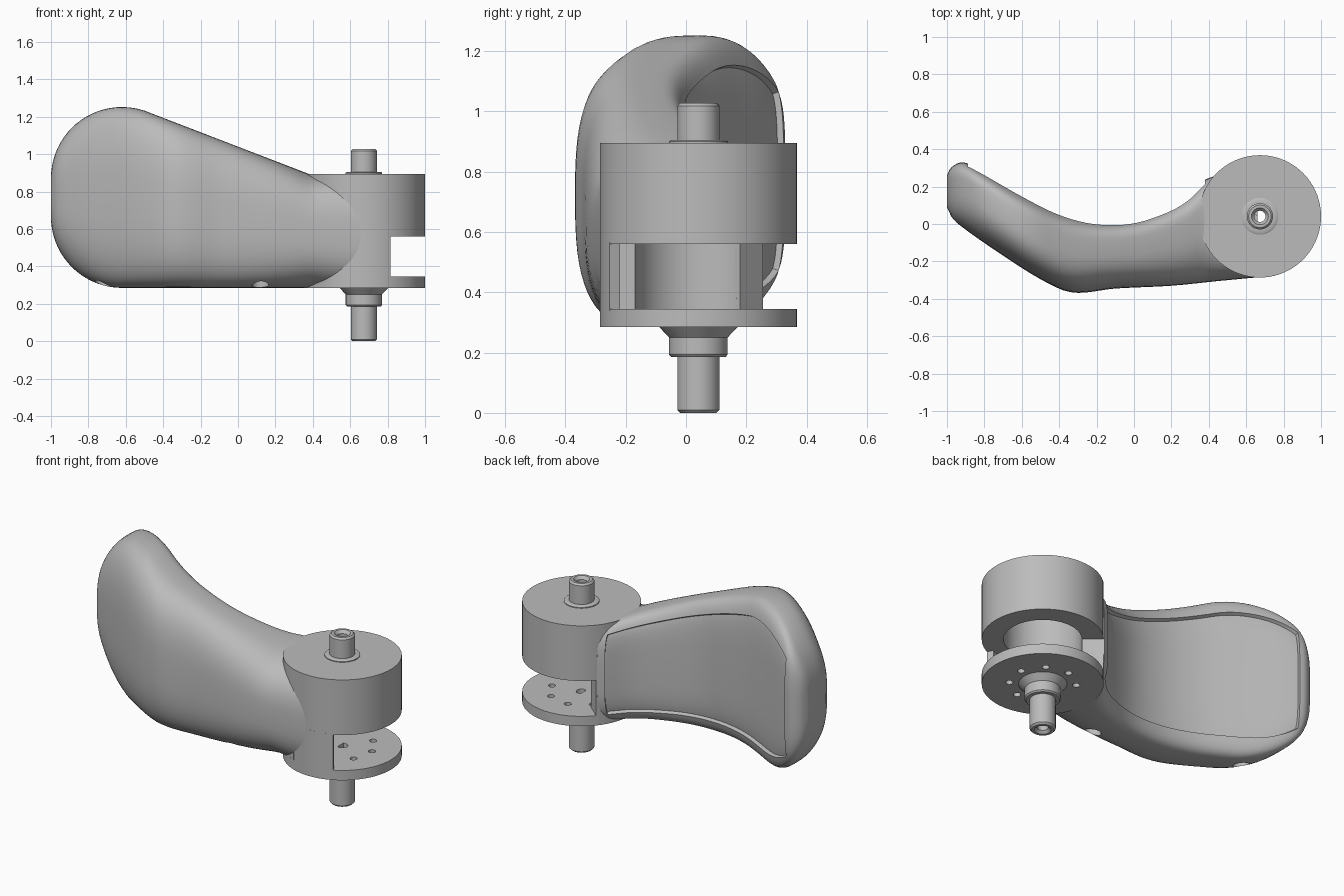
import bpy, bmesh
from math import sin, cos, pi, radians, sqrt

if "Cube" in bpy.data.objects:
    bpy.data.objects.remove(bpy.data.objects["Cube"])

HUB = (0.673, 0.041)
R = 0.327

grey = bpy.data.materials.new("satin_grey")
grey.use_nodes = True
COLOUR = (0.5, 0.5, 0.5, 1)
grey.diffuse_color = COLOUR
grey.node_tree.nodes["Principled BSDF"].inputs["Base Color"].default_value = COLOUR


def finish(bm, name):
    bmesh.ops.recalc_face_normals(bm, faces=bm.faces)
    mesh = bpy.data.meshes.new(name)
    bm.to_mesh(mesh)
    bm.free()
    mesh.materials.append(grey)
    ob = bpy.data.objects.new(name, mesh)
    bpy.context.collection.objects.link(ob)
    return ob


def activate(ob):
    bpy.ops.object.select_all(action='DESELECT')
    ob.select_set(True)
    bpy.context.view_layer.objects.active = ob


def smooth(ob, angle=35):
    activate(ob)
    bpy.ops.object.shade_smooth_by_angle(angle=radians(angle))


def lathe(name, profile, start=0, end=360, steps=72):
    """Revolve a closed (radius, z) profile around the hub axis."""
    bm = bmesh.new()
    vs = [bm.verts.new((HUB[0] + r * cos(radians(start)),
                        HUB[1] + r * sin(radians(start)), z)) for r, z in profile]
    es = [bm.edges.new((vs[i - 1], vs[i])) for i in range(len(vs))]
    bmesh.ops.spin(bm, geom=vs + es, cent=(*HUB, 0), axis=(0, 0, 1),
                   angle=radians(end - start), steps=steps)
    bmesh.ops.remove_doubles(bm, verts=bm.verts, dist=1e-5)
    bmesh.ops.holes_fill(bm, edges=bm.edges, sides=0)
    ob = finish(bm, name)
    smooth(ob)
    return ob


def cut_cylinders(ob, specs):
    """Subtract vertical cylinders given as (x, y, radius, z0, z1)."""
    bm = bmesh.new()
    for x, y, r, z0, z1 in specs:
        made = bmesh.ops.create_cone(bm, cap_ends=True, segments=72 if r > 0.1 else 20,
                                     radius1=r, radius2=r, depth=z1 - z0)
        bmesh.ops.translate(bm, verts=made["verts"], vec=(x, y, (z0 + z1) / 2))
    cutter = finish(bm, "cutter")
    cutter.hide_render = True
    mod = ob.modifiers.new("cut", 'BOOLEAN')
    mod.object = cutter
    mod.operation = 'DIFFERENCE'
    mod.solver = 'EXACT'
    activate(ob)
    bpy.ops.object.modifier_apply(modifier=mod.name)
    bpy.data.objects.remove(cutter)


def curve(points):
    """Smooth interpolation through (x, value) points."""
    n = len(points)
    slopes = []
    for i in range(n):
        a, b = points[max(i - 1, 0)], points[min(i + 1, n - 1)]
        slopes.append((b[1] - a[1]) / (b[0] - a[0]))

    def f(x):
        i = 0
        while i < n - 2 and x > points[i + 1][0]:
            i += 1
        (x0, y0), (x1, y1) = points[i], points[i + 1]
        h = x1 - x0
        t = (x - x0) / h
        return ((2 * t**3 - 3 * t**2 + 1) * y0 + (t**3 - 2 * t**2 + t) * h * slopes[i]
                + (3 * t**2 - 2 * t**3) * y1 + (t**3 - t**2) * h * slopes[i + 1])
    return f


# Curved arm: plan outlines and side outline
front_y = curve([(-1, .09), (-.97, .03), (-.9, -.03), (-.75, -.135), (-.5, -.295),
                 (-.33, -.366), (-.1, -.345), (.2, -.33), (.45, -.305), (.66, -.285)])
back_y = curve([(-1, .26), (-.98, .3), (-.92, .33), (-.85, .305), (-.6, .165), (-.4, .067),
                (-.2, .015), (0, .02), (.2, .09), (.3, .155), (.41, .255), (.47, .2), (.66, .1)])
TIP_X, TIP_R = -0.62, 0.38


def arc(x):
    return sqrt(max(TIP_R**2 - (x - TIP_X)**2, 0))


def top_z(x):
    if x < -0.478:
        return 0.872 + arc(x)
    if x < 0.39:
        return 1.224 - 0.385 * (x + 0.478)
    return 0.889 - 0.1 * (x - 0.39)


def bottom_z(x):
    return 0.665 - arc(x) if x < TIP_X else 0.285


def section(x, count=64):
    """Rounded cross-section, fuller towards the rear face."""
    y0, y1, z0, z1 = front_y(x), back_y(x), bottom_z(x), top_z(x)
    ridge = y0 + 0.62 * (y1 - y0)
    pts = []
    for k in range(count):
        c, s = cos(2 * pi * k / count), sin(2 * pi * k / count)
        p = 2 / (4 if c > 0 else 2.9)
        u = abs(c)**p * (y1 - ridge if c > 0 else y0 - ridge)
        w = abs(s)**p * (1 if s > 0 else -1)
        pts.append((x, ridge + u, (z0 + z1) / 2 + w * (z1 - z0) / 2))
    return pts


stations = [TIP_X - TIP_R * cos(radians(a)) for a in range(0, 90, 5)]
stations += [TIP_X + 0.04 * i for i in range(33)]
bm = bmesh.new()
loops = [[bm.verts.new(p) for p in section(x)] for x in stations]
panel = []
for i in range(len(loops) - 1):
    a, b = loops[i], loops[i + 1]
    mid = (stations[i] + stations[i + 1]) / 2
    for k in range(64):
        n = (k + 1) % 64
        f = bm.faces.new((a[k], a[n], b[n], b[k]))
        t = 2 * pi * (k + 0.5) / 64
        if cos(t) > 0 and abs(sin(t)) < 0.65 and -0.895 < mid < 0.4:
            panel.append(f)
bm.faces.new(loops[0])
bm.faces.new(loops[-1])
bmesh.ops.recalc_face_normals(bm, faces=bm.faces)
# Shallow recessed panel on the rear face
bmesh.ops.inset_region(bm, faces=panel, thickness=0.005, depth=-0.02, use_even_offset=True)
arm = finish(bm, "curved_arm")
cut_cylinders(arm, [(*HUB, 0.21, 0.345, 0.85),
                    (0.12, -0.2, 0.045, 0.2, 0.4),
                    (-0.72, 0.03, 0.045, 0.2, 0.42)])
smooth(arm, 30)

# Hub: hollow upper drum, thick web with a thin front lip, and lower plate
lathe("upper_drum", [(.03, .85), (.21, .85), (.21, .56), (R, .56), (R, .895), (.03, .895)])
lathe("hub_web", [(.21, .34), (R, .34), (R, .565), (.21, .565)], 139, 250, 30)
lathe("web_lip", [(.29, .34), (R, .34), (R, .565), (.29, .565)], 249, 296, 16)
plate = lathe("lower_plate", [(.03, .285), (R, .285), (R, .345), (.03, .345)])
cut_cylinders(plate, [(HUB[0] + .18 * cos(a), HUB[1] + .18 * sin(a), .02, .2, .4)
                      for a in [radians(10 + 45 * i) for i in range(8)]])
smooth(plate)

# Shafts with a through bore
lathe("upper_shaft", [(.03, .88), (.098, .88), (.098, .9), (.09, .905), (.07, .905),
                      (.07, 1.018), (.06, 1.028), (.045, 1.028), (.03, 1.01)])
lathe("lower_shaft", [(.03, .015), (.045, 0), (.06, 0), (.07, .01), (.07, .185), (.09, .185),
                      (.097, .193), (.097, .25), (.13, .285), (.13, .29), (.03, .29)])
